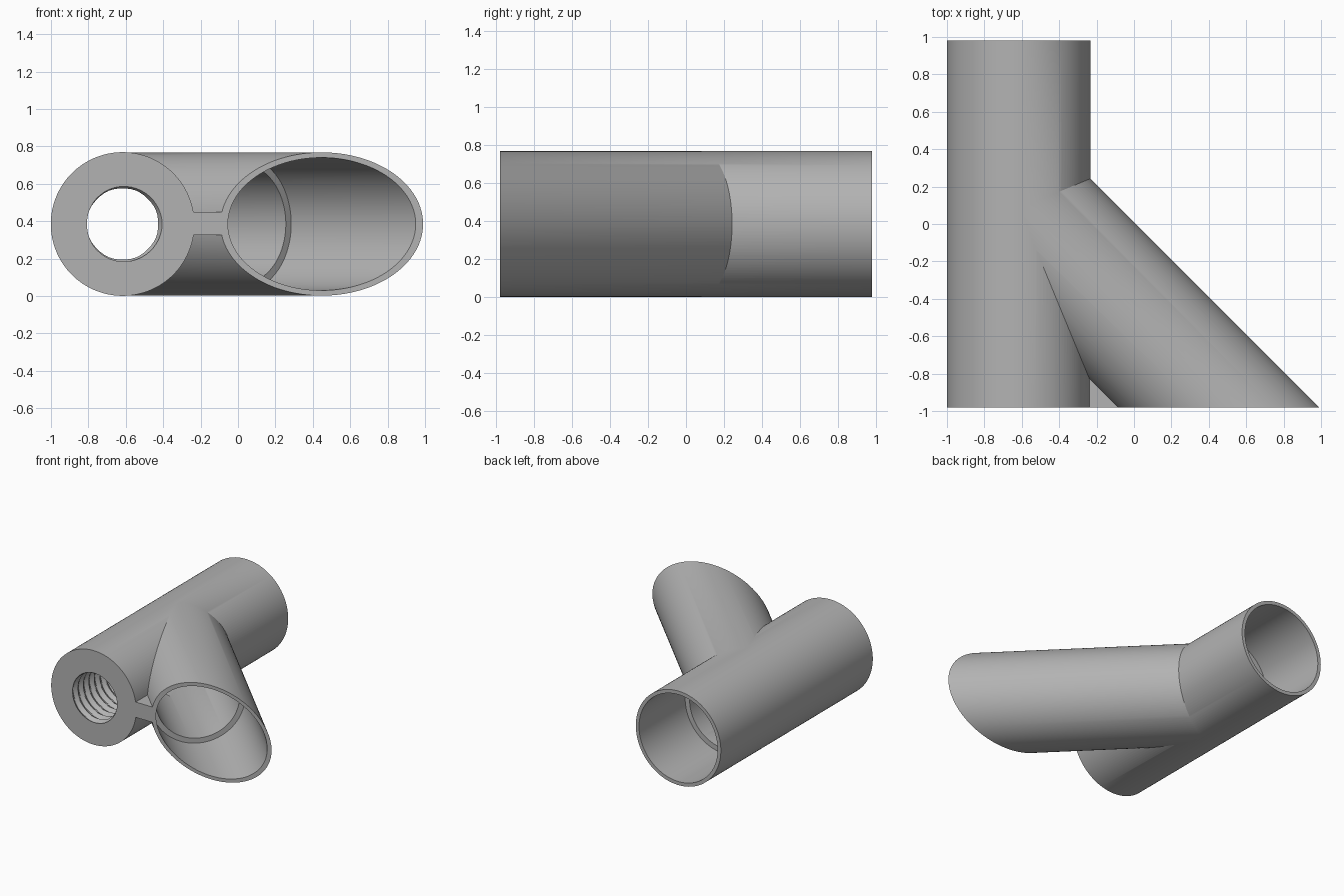
import bpy, bmesh, math
from mathutils import Vector

if "Cube" in bpy.data.objects:
    bpy.data.objects.remove(bpy.data.objects["Cube"], do_unlink=True)

R, SOCKET, BORE = 0.383, 0.355, 0.314
FRONT, BACK = -0.98, 0.98
JOINT = Vector((-0.617, 0.085, 0.385))     # where the two tube axes cross
ALONG = Vector((0, 1, 0))                  # straight tube direction
SLANT = Vector((1, -1, 0)).normalized()    # branch direction


def tube(name, axis, start, end, radius, sides=128):
    """Solid cylinder along an axis through the joint."""
    bpy.ops.mesh.primitive_cylinder_add(
        vertices=sides, radius=radius, depth=end - start,
        location=JOINT + axis * (start + end) / 2,
        rotation=axis.to_track_quat('Z', 'Y').to_euler())
    bpy.context.object.name = name
    return bpy.context.object


def box(name, low, high):
    low, high = Vector(low), Vector(high)
    bpy.ops.mesh.primitive_cube_add(size=1, location=(low + high) / 2)
    ob = bpy.context.object
    ob.name, ob.scale = name, high - low
    return ob


def thread_cutter(start, end, radius, depth, pitch, sides=48):
    """Cylinder whose radius follows a triangular screw thread."""
    bm = bmesh.new()
    steps = round((end - start) / pitch * 8)
    rings = []
    for i in range(steps + 1):
        y = start + (end - start) * i / steps
        ring = []
        for k in range(sides):
            turn = k / sides
            wave = abs(((y / pitch + turn) % 1) * 2 - 1)
            r, a = radius + depth * wave, turn * math.tau
            ring.append(bm.verts.new((JOINT.x + r * math.cos(a), y,
                                      JOINT.z + r * math.sin(a))))
        rings.append(ring)
    for a, b in zip(rings, rings[1:]):
        for k in range(sides):
            n = (k + 1) % sides
            bm.faces.new((a[k], a[n], b[n], b[k]))
    bm.faces.new(rings[0])
    bm.faces.new(rings[-1])
    bmesh.ops.triangulate(bm, faces=bm.faces[:])
    bmesh.ops.recalc_face_normals(bm, faces=bm.faces[:])
    mesh = bpy.data.meshes.new("thread_cutter")
    bm.to_mesh(mesh)
    bm.free()
    ob = bpy.data.objects.new("thread_cutter", mesh)
    bpy.context.collection.objects.link(ob)
    return ob


def combine(target, other, operation):
    """Apply a boolean and discard the helper."""
    mod = target.modifiers.new("combine", 'BOOLEAN')
    mod.operation, mod.solver, mod.object = operation, 'EXACT', other
    bpy.ops.object.select_all(action='DESELECT')
    bpy.context.view_layer.objects.active = target
    target.select_set(True)
    bpy.ops.object.modifier_apply(modifier=mod.name)
    bpy.data.objects.remove(other, do_unlink=True)


# Outer form: straight tube, slanted branch and the thin web between them
body = tube("pipe_fitting", ALONG, FRONT - JOINT.y, BACK - JOINT.y, R + 0.001)
combine(body, tube("branch", SLANT, 0, 2.1, R), 'UNION')
combine(body, box("web", (-0.3, -1.1, 0.325), (0, -0.65, 0.45)), 'UNION')

# Trim the branch and web flush with the front face
combine(body, box("front_trim", (-2, -3, -1), (3, FRONT, 2)), 'DIFFERENCE')

# Sockets with shoulders leading into narrower bores
cutters = [
    tube("back_socket", ALONG, 0.3, 1.1, SOCKET),
    tube("back_bore", ALONG, -0.185, 0.4, BORE + 0.001),
    tube("branch_socket", SLANT, 0.92, 2.3, SOCKET),
    tube("branch_bore", SLANT, -0.1, 1.0, BORE),
    thread_cutter(-1.05, 0.0, 0.19, 0.022, 0.07),
]
for cutter in cutters:
    combine(body, cutter, 'DIFFERENCE')

# One grey material, smooth with sharp edges
grey = bpy.data.materials.new("plain_grey")
grey.use_nodes = True
grey.diffuse_color = (0.45, 0.45, 0.45, 1)
grey.node_tree.nodes["Principled BSDF"].inputs["Base Color"].default_value = grey.diffuse_color
body.data.materials.clear()
body.data.materials.append(grey)
for face in body.data.polygons:
    face.material_index = 0
bpy.ops.object.select_all(action='DESELECT')
body.select_set(True)
bpy.context.view_layer.objects.active = body
bpy.ops.object.shade_smooth_by_angle(angle=math.radians(25))
